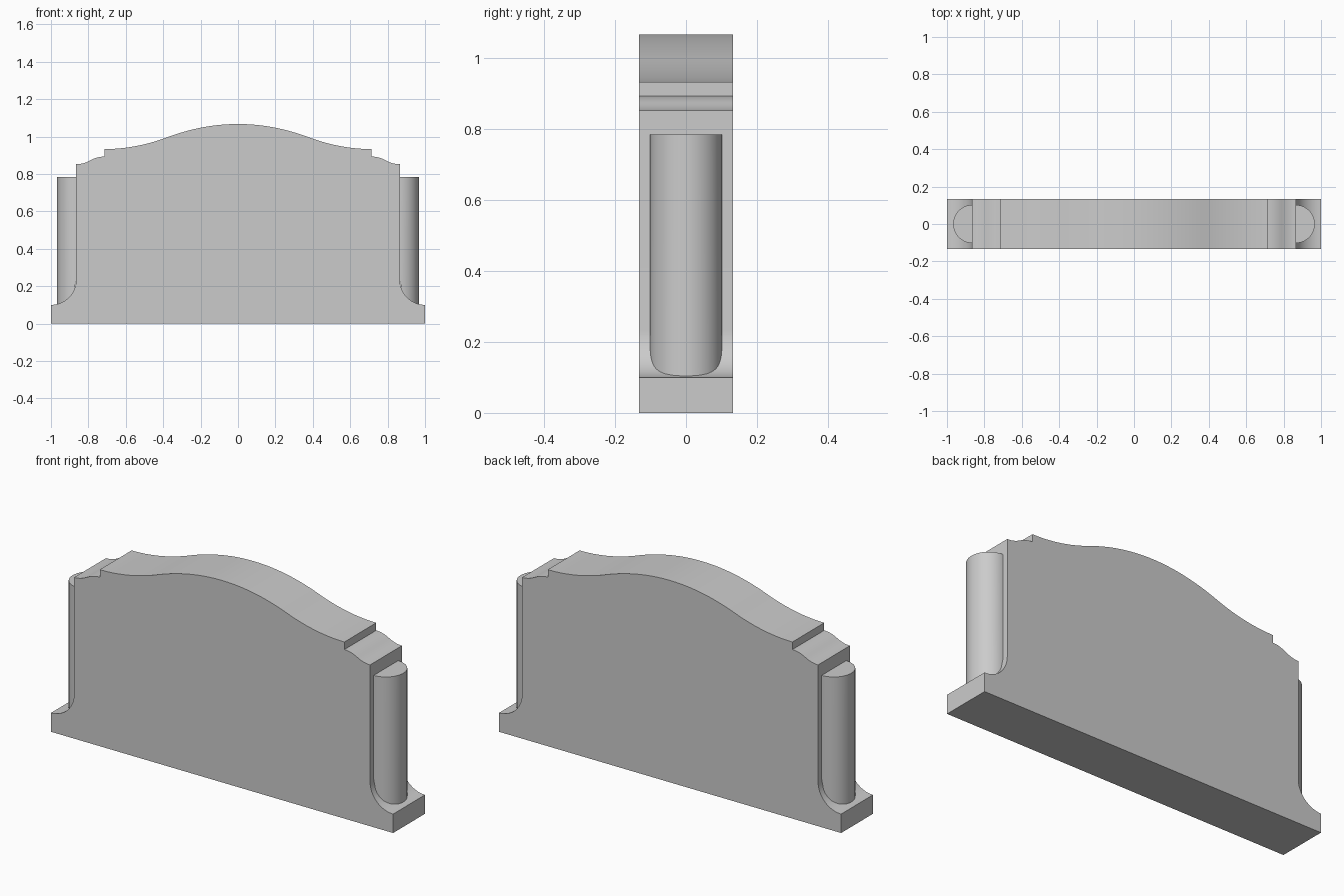
import bpy, bmesh
from math import sin, cos, pi, sqrt, radians

if "Cube" in bpy.data.objects:
    bpy.data.objects.remove(bpy.data.objects["Cube"])

HALF_DEPTH = 0.133
SIDE_X, FILLET_R, FOOT_Z = 0.865, 0.135, 0.10
COLUMN_R, COLUMN_TOP = 0.102, 0.785


def fillet_z(x):
    return FOOT_Z + FILLET_R - sqrt(max(0, FILLET_R**2 - (1 - x)**2))


def s_curve(x0, z0, x1, z1, mid, n):
    """Two tangent parabolas, horizontal at both ends, meeting at fraction mid."""
    pts = []
    for i in range(n + 1):
        t = i / n
        f = t * t / mid if t < mid else 1 - (1 - t)**2 / (1 - mid)
        pts.append((x0 + (x1 - x0) * t, z0 + (z1 - z0) * f))
    return pts


def finish(name, bm):
    bmesh.ops.recalc_face_normals(bm, faces=bm.faces)
    mesh = bpy.data.meshes.new(name)
    bm.to_mesh(mesh)
    bm.free()
    ob = bpy.data.objects.new(name, mesh)
    bpy.context.collection.objects.link(ob)
    bpy.ops.object.select_all(action='DESELECT')
    ob.select_set(True)
    bpy.context.view_layer.objects.active = ob
    bpy.ops.object.shade_smooth_by_angle(angle=radians(25))
    return ob


# Body: right half of the outline, mirrored and extruded through the depth
half = [(1, 0)]
for i in range(17):
    a = pi / 2 * i / 16
    half.append((1 - FILLET_R * sin(a), FOOT_Z + FILLET_R * (1 - cos(a))))
half += s_curve(SIDE_X, 0.852, 0.715, 0.893, 0.5, 16)
half += s_curve(0.715, 0.933, 0, 1.067, 0.47, 40)
outline = half + [(-x, z) for x, z in reversed(half[:-1])]

bm = bmesh.new()
front = bm.faces.new([bm.verts.new((x, -HALF_DEPTH, z)) for x, z in outline])
new = bmesh.ops.extrude_face_region(bm, geom=[front], use_keep_orig=True)
bmesh.ops.translate(bm, vec=(0, 2 * HALF_DEPTH, 0),
                    verts=[v for v in new['geom'] if isinstance(v, bmesh.types.BMVert)])
finish("body", bm)

# Half-round side columns, their feet following the curved base
for name, side in (("right_column", 1), ("left_column", -1)):
    bm = bmesh.new()
    low, top = [], []
    for i in range(33):
        a = -pi / 2 + pi * i / 32
        x, y = SIDE_X + COLUMN_R * cos(a), COLUMN_R * sin(a)
        low.append(bm.verts.new((side * x, y, fillet_z(x))))
        top.append(bm.verts.new((side * x, y, COLUMN_TOP)))
    for i in range(32):
        bm.faces.new((low[i], low[i + 1], top[i + 1], top[i]))
    bm.faces.new(top)
    bm.faces.new(low[::-1])
    bm.faces.new((low[0], top[0], top[-1], low[-1]))
    finish(name, bm)
